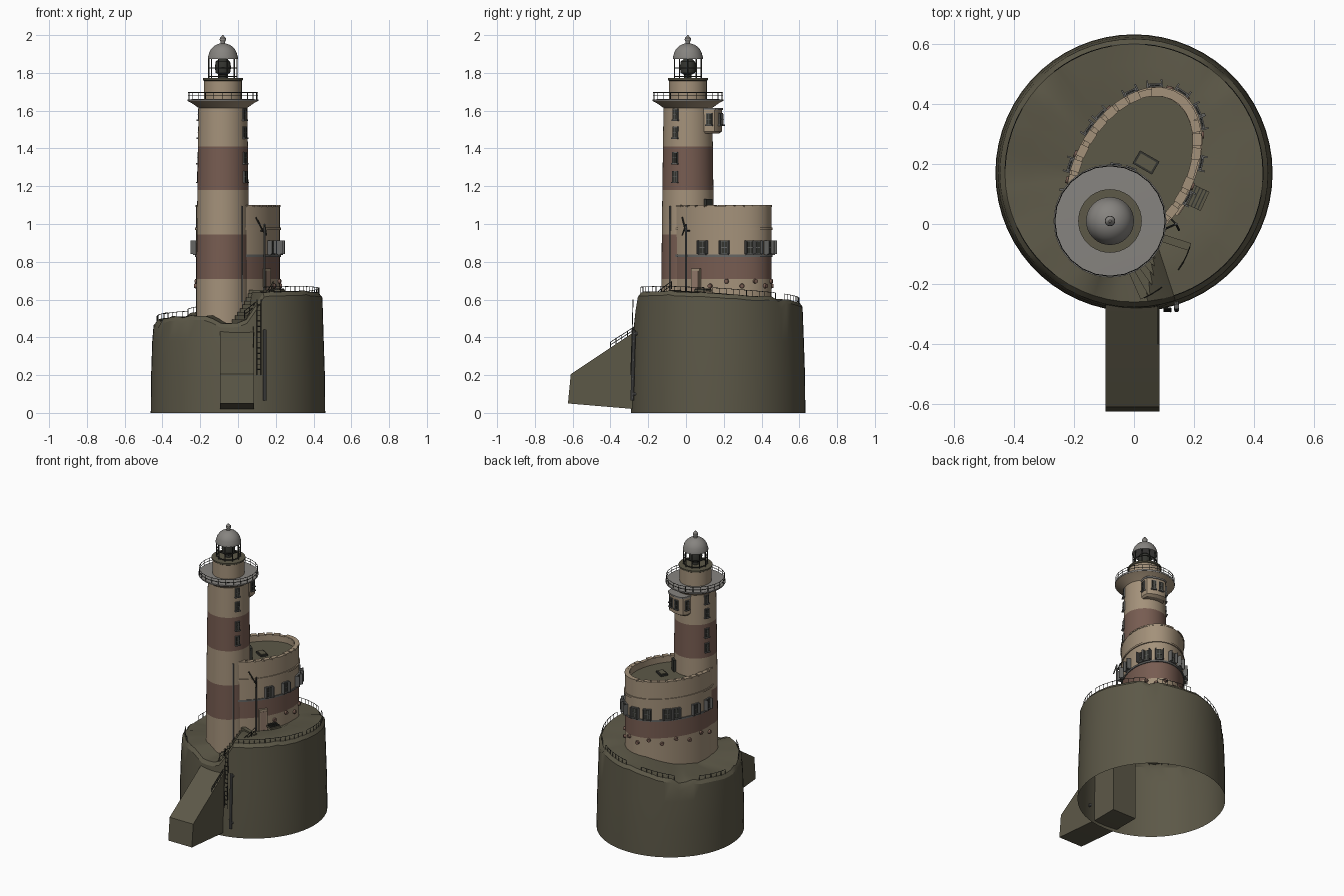
import bpy, bmesh, math, random
from math import sin, cos, radians, pi
from mathutils import Vector, Matrix

if "Cube" in bpy.data.objects:
    bpy.data.objects.remove(bpy.data.objects["Cube"])
random.seed(4)

def mat(name, c):
    m = bpy.data.materials.new(name)
    m.diffuse_color = (*c, 1)
    m.use_nodes = True
    m.node_tree.nodes["Principled BSDF"].inputs["Base Color"].default_value = m.diffuse_color
    return m
ROCK = mat("olive rock", (.108, .098, .064))
CREAM = mat("cream stone", (.37, .285, .195))
BROWN = mat("brown stripe", (.185, .108, .083))
GREY = mat("grey deck", (.24, .23, .215))
DARK = mat("dark metal", (.035, .036, .03))
STEEL = mat("steel", (.13, .13, .125))
DOOR = mat("door tan", (.3, .2, .15))

def finish(name, bm, mats, smooth=True):
    bmesh.ops.recalc_face_normals(bm, faces=bm.faces)
    me = bpy.data.meshes.new(name)
    bm.to_mesh(me); bm.free()
    ob = bpy.data.objects.new(name, me)
    bpy.context.collection.objects.link(ob)
    for m in mats: me.materials.append(m)
    if smooth:
        bpy.context.view_layer.objects.active = ob
        ob.select_set(True)
        bpy.ops.object.shade_smooth_by_angle(angle=radians(30))
        ob.select_set(False)
    return ob

def loft(name, rings, mats, ids, cap_end=None, cap_start=None):
    """Skin closed rings of points; ids gives the material of each strip."""
    bm = bmesh.new()
    vs = [[bm.verts.new(p) for p in r] for r in rings]
    n = len(vs[0])
    for k in range(len(vs) - 1):
        for i in range(n):
            j = (i + 1) % n
            bm.faces.new((vs[k][i], vs[k][j], vs[k+1][j], vs[k+1][i])).material_index = ids[k]
    if cap_end is not None: bm.faces.new(vs[-1]).material_index = cap_end
    if cap_start is not None: bm.faces.new(vs[0]).material_index = cap_start
    return finish(name, bm, mats)

TX, TY = -.08, .01                      # tower axis
def circle(r, z, n=40, x=TX, y=TY):
    return [(x + r*cos(2*pi*i/n), y + r*sin(2*pi*i/n), z) for i in range(n)]

def lathe(name, prof, mats, ids=None, n=40):
    return loft(name, [circle(r, z, n) for r, z in prof], mats, ids or [0]*len(prof), 0, 0)

def add_box(bm, loc, size, ang=0, mi=0):
    M = Matrix.Translation(loc) @ Matrix.Rotation(ang, 4, 'Z') @ Matrix.Diagonal((*size, 1))
    r = bmesh.ops.create_cube(bm, size=1, matrix=M)
    for f in {f for v in r['verts'] for f in v.link_faces}: f.material_index = mi

def boxes(name, items, mats):
    bm = bmesh.new()
    for it in items: add_box(bm, *it)
    return finish(name, bm, mats, False)

def rods(name, segs, r, m, n=6):
    bm = bmesh.new()
    for a, b in segs:
        a, b = Vector(a), Vector(b)
        d = b - a
        M = Matrix.Translation((a+b)/2) @ d.to_track_quat('Z', 'Y').to_matrix().to_4x4()
        bmesh.ops.create_cone(bm, cap_ends=True, segments=n, radius1=r, radius2=r, depth=d.length, matrix=M)
    return finish(name, bm, [m])

def railing(name, pts, h, r, m, levels=(1,), closed=False):
    up = Vector((0, 0, 1))
    P = [Vector(p) for p in pts]
    segs = [(p, p + up*h) for p in P]
    pairs = list(zip(P, P[1:])) + ([(P[-1], P[0])] if closed else [])
    for l in levels: segs += [(a + up*h*l, b + up*h*l) for a, b in pairs]
    return rods(name, segs, r, m, 5)

def window(name, x, y, z, ang, w, h, shutters=False):
    """Framed window facing ang: frame, dark pane, glazing bars."""
    o = Vector((cos(ang), sin(ang), 0)); s = Vector((-sin(ang), cos(ang), 0))
    p = Vector((x, y, z))
    it = [(p, (.012, w, h), ang, 0), (p + o*.004, (.009, w*.78, h*.86), ang, 1),
          (p + o*.006, (.009, w*.08, h*.86), ang, 0), (p + o*.006, (.009, w*.78, h*.05), ang, 0),
          (p - Vector((0, 0, h/2)) + o*.004, (.02, w*1.15, .006), ang, 0)]
    if shutters:
        it += [(p + o*.01 + s*k*w*.6, (.03, .006, h), ang, 0) for k in (-1, 1)]
    boxes(name, it, [STEEL, DARK])

# Rock plinth: hollow drum with an uneven rim
RC = (0, .17)
HT = [(0, .635), (45, .61), (90, .58), (135, .515), (180, .485), (225, .51), (248, .515), (257, .475),
      (275, .48), (284, .59), (288, .64), (320, .645), (360, .635)]
def rim(a):
    a %= 360
    for (a0, h0), (a1, h1) in zip(HT, HT[1:]):
        if a <= a1: return h0 + (h1-h0)*(a-a0)/(a1-a0)
N = 60
jit = [random.uniform(-.008, .008) for _ in range(N)]
notch = {22: .05, 23: .03, 8: .04, 33: .03, 38: .02}
def rock_ring(r, f):
    return [(RC[0] + r*cos(2*pi*i/N), RC[1] + r*sin(2*pi*i/N), f(i)) for i in range(N)]
H = lambda i: rim(360*i/N) + jit[i]*.6
rings = [rock_ring(.462, lambda i: 0), rock_ring(.46, lambda i: .2), rock_ring(.454, lambda i: .38),
         rock_ring(.447, lambda i: H(i) - .022 - notch.get(i, 0)), rock_ring(.43, lambda i: H(i) - notch.get(i, 0)*.5),
         rock_ring(.36, lambda i: rim(6*i)), rock_ring(.25, lambda i: rim(6*i)), rock_ring(.02, lambda i: .54)]
loft("rock_plinth", rings, [ROCK], [0]*8, 0)

# Sloping buttress at the front
side = [(-.61, .205), (-.625, .05), (-.27, .02), (-.1, .02), (-.1, .46), (-.22, .46), (-.28, .425)]
loft("front_ramp", [[(x, y, z) for y, z in side] for x in (-.095, .085)], [ROCK], [0], 0, 0)
railing("ramp_railing", [(.08, -.4 + .03*i, .345 + .019*i) for i in range(6)], .03, .002, DARK, (.5, 1))

# Striped tower
prof = [(.141, .46), (.14, .71), (.138, .945), (.135, 1.18), (.132, 1.41), (.129, 1.615), (.165, 1.64), (.184, 1.65)]
lathe("tower", prof, [CREAM, BROWN], [0, 1, 0, 1, 0, 0, 0], 48)
lathe("gallery_deck", [(.186, 1.65), (.188, 1.653), (.188, 1.66), (.09, 1.662)], [GREY], n=48)
railing("gallery_railing", circle(.184, 1.66, 24), .036, .0018, DARK, (.5, 1), True)

# Lantern room
lathe("lantern_base", [(.1, 1.655), (.1, 1.762)], [CREAM])
lathe("lantern_deck", [(.1, 1.758), (.106, 1.762), (.106, 1.772), (.05, 1.774)], [ROCK])
railing("lantern_frame", circle(.075, 1.77, 10), .11, .0035, DARK, (.1, .5, .98), True)
lathe("lamp", [(.02, 1.77), (.02, 1.79), (.038, 1.8), (.043, 1.83), (.038, 1.86), (.02, 1.875)], [DARK], n=16)
dome = [(.08, 1.873), (.08, 1.882)] + [(.077*cos(a), 1.882 + .075*sin(a)) for a in [i*pi/20 for i in range(1, 10)]]
lathe("dome", dome + [(.012, 1.965), (.017, 1.975), (.016, 1.985), (.006, 1.995), (.004, 2.0)], [GREY], n=32)

# Oval keeper's house, with a sunk roof
EX, EY, PH = .222, .272, radians(69)
def ell(t, off=0, z=0):
    return Vector(((EX+off)*cos(t), .18 + (EY+off)*cos(t-PH), z))
def ell_dir(t):
    return math.atan2(EX*sin(t), -EY*sin(t-PH))
def ering(off, z, n=72): return [ell(2*pi*i/n, off, z) for i in range(n)]
loft("oval_house", [ering(o, z) for o, z in ((0, .47), (0, .71), (0, .83), (0, 1.095), (-.026, 1.095), (-.026, 1.055))],
     [CREAM, BROWN, ROCK], [0, 1, 0, 0, 0], 2)
for nm, z, m in (("sill_band", .832, STEEL), ("upper_band", .975, CREAM)):
    loft(nm, [ering(o, z+d) for o, d in ((-.005, -.006), (.006, -.006), (.006, .006), (-.005, .006))], [m], [0]*3)
cop = []
for i in range(26):
    t = radians(-75 + i*11)
    if i % 9 != 5:
        cop.append((ell(t, -.012, 1.096), (.03, .04, .01), ell_dir(t), 0))
boxes("coping_blocks", cop, [CREAM])
for i, d in enumerate((-40, -16, 14, 24, 46, 72, 92, 118, 130, 156, 178)):
    t = radians(d)
    window(f"house_window_{i+1}", *ell(t, .003, .876), ell_dir(t), .04, .072, True)
bm = bmesh.new()
for i in range(13):                    # porthole bosses
    t = radians(-32 + i*18)
    M = Matrix.Translation(ell(t, .003, .672 + .025*(i % 2))) @ Matrix.Rotation(ell_dir(t), 4, 'Z') @ Matrix.Rotation(pi/2, 4, 'Y')
    bmesh.ops.create_cone(bm, cap_ends=True, segments=12, radius1=.014, radius2=.011, depth=.018, matrix=M)
finish("portholes", bm, [BROWN])
boxes("roof_hatch", [((.04, .205, 1.058), (.075, .05, .016), radians(-30), 0),
                     ((.04, .205, 1.062), (.06, .036, .016), radians(-30), 1)], [DARK, ROCK])

# House door and grating
td = radians(-48)
boxes("house_door", [(ell(td, .004, .69), (.02, .055, .15), ell_dir(td), 0),
                     (ell(td, .008, .685), (.018, .04, .13), ell_dir(td), 1)], [CREAM, DOOR])
boxes("door_grating", [((.205, .09, .648), (.07, .07, .012), radians(-25), 0)] +
      [((.205 + .012*k*cos(.44), .09 - .012*k*sin(.44), .655), (.004, .07, .006), radians(-25), 1) for k in range(-2, 3)],
      [ROCK, DARK])

# Tower windows, roof door and projecting bay
for s, az in (("right", -30), ("left", 157)):
    a = radians(az)
    for i, z in enumerate((1.25, 1.35, 1.485, 1.58)):
        r = .135 - (z - 1.18)*.014
        window(f"tower_window_{s}_{i+1}", TX + r*cos(a), TY + r*sin(a), z, a, .032, .062)
a = radians(50)
boxes("roof_door", [((TX + .135*cos(a), TY + .135*sin(a), 1.09), (.03, .05, .085), a, 0)], [DARK])
BA = radians(76)
def bay_pt(u, v, z):                   # u outward, v sideways
    return (TX + u*cos(BA) - v*sin(BA), TY + u*sin(BA) + v*cos(BA), z)
def bay_ring(k, z):
    side = [(.05, -.075), (.14, -.075), (.163, -.066), (.176, -.045), (.182, 0)]
    full = side + [(u, -v) for u, v in side[-2::-1]]
    return [bay_pt(u*k, v*k, z) for u, v in full]
loft("tower_bay", [bay_ring(.9, 1.478), bay_ring(1, 1.49), bay_ring(1, 1.605)], [CREAM], [0, 0], 0, 0)
loft("bay_roof", [bay_ring(1.03, 1.603), bay_ring(1.03, 1.614)], [GREY], [0], 0, 0)
for i, (u, v, d) in enumerate(((.135, -.074, -90), (.178, -.025, -6), (.178, .025, 6), (.135, .074, 90))):
    x, y, z = bay_pt(u, v, 1.555)
    window(f"bay_window_{i+1}", x, y, z, BA + radians(d), .032, .065)

# Curved steps from ramp to door level
st = []
for i in range(9):
    a = radians(-66 + i*6)
    st.append(((TX + .215*cos(a), TY + .215*sin(a), .45 + .0195*i), (.13, .026, .09), a, 0))
boxes("curved_steps", st, [ROCK])
railing("step_railing", [(TX + .28*cos(a), TY + .28*sin(a), .5 + .0195*i)
        for i, a in enumerate([radians(-66 + 6*k) for k in range(9)])], .04, .002, DARK, (.5, 1))

# Rim railings
def rim_pts(a0, a1, n):
    return [(RC[0] + .43*cos(radians(a)), RC[1] + .43*sin(radians(a)), rim(a) - .01)
            for a in [a0 + (a1-a0)*i/n for i in range(n+1)]]
for i, (a0, a1, n) in enumerate(((288, 350, 14), (356, 405, 10), (55, 85, 7), (100, 128, 6), (150, 178, 5), (205, 232, 5))):
    railing(f"rim_railing_{i+1}", rim_pts(a0, a1, n), .036, .0017, DARK)

# Downpipes, davit, ladder and mooring post
rods("downpipes", [((.022, -.085, .48), (.022, -.085, 1.095)), ((.14, 0, .6), (.14, 0, 1.0))], .005, STEEL)
rods("davit", [((.14, 0, .95), (.095, -.02, 1.035)), ((.14, 0, 1.0), (.15, -.02, .94)), ((.14, 0, .965), (.11, .03, .965))], .004, DARK)
rods("mooring_post", [((.142, -.285, .065), (.142, -.275, .44)), ((.142, -.275, .42), (.142, -.24, .42)),
                      ((.142, -.28, .1), (.142, -.25, .1))], .009, STEEL, 10)
rods("rock_ladder", [((x, -.292, .2), (x, -.28, .6)) for x in (.1, .122)] +
     [((.1, -.292 + .012*k/14, .2 + .4*k/14), (.122, -.292 + .012*k/14, .2 + .4*k/14)) for k in range(1, 14)], .0025, DARK, 5)
